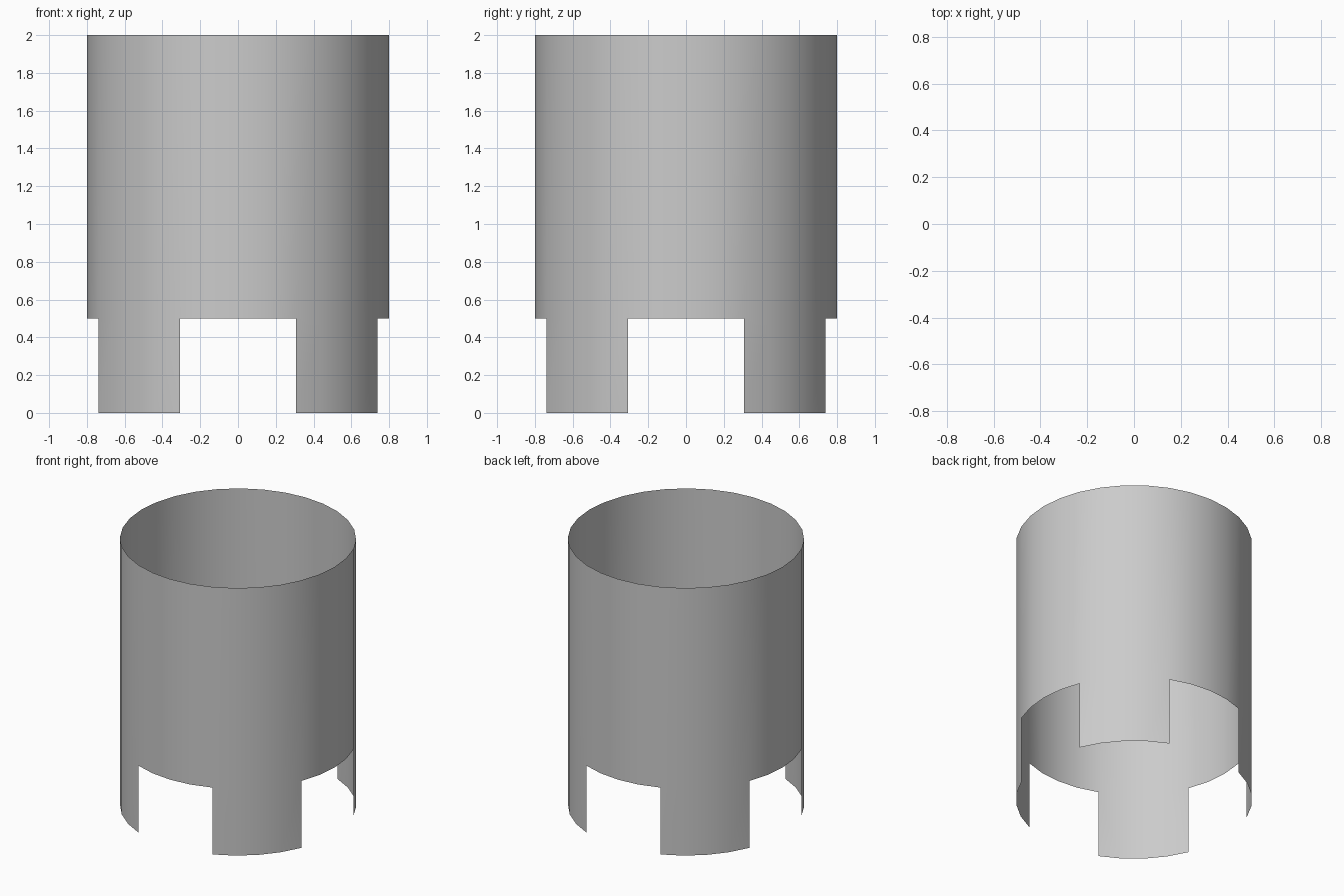
import bpy, bmesh, math

if "Cube" in bpy.data.objects:
    bpy.data.objects.remove(bpy.data.objects["Cube"])

SIDES, RADIUS = 32, 0.8
LEVELS = (0.0, 0.5, 2.0)  # foot of the legs, top of the gaps, upper rim

bm = bmesh.new()
rings = [[bm.verts.new((RADIUS * math.cos(math.tau * i / SIDES),
                        RADIUS * math.sin(math.tau * i / SIDES), z))
          for i in range(SIDES)] for z in LEVELS]


def wall(lower, upper, i):
    j = (i + 1) % SIDES
    face = bm.faces.new((lower[i], lower[j], upper[j], upper[i]))
    face.smooth = True


for i in range(SIDES):
    # Continuous sleeve wall
    wall(rings[1], rings[2], i)
    # Four curved legs on the diagonals, each four sides wide
    if 2 <= i % 8 < 6:
        wall(rings[0], rings[1], i)

# Remove unused ring points inside the gaps
bmesh.ops.delete(bm, geom=[v for v in bm.verts if not v.link_faces], context='VERTS')

mesh = bpy.data.meshes.new("notched_sleeve")
bm.to_mesh(mesh)
bm.free()
sleeve = bpy.data.objects.new("notched_sleeve", mesh)
bpy.context.collection.objects.link(sleeve)
